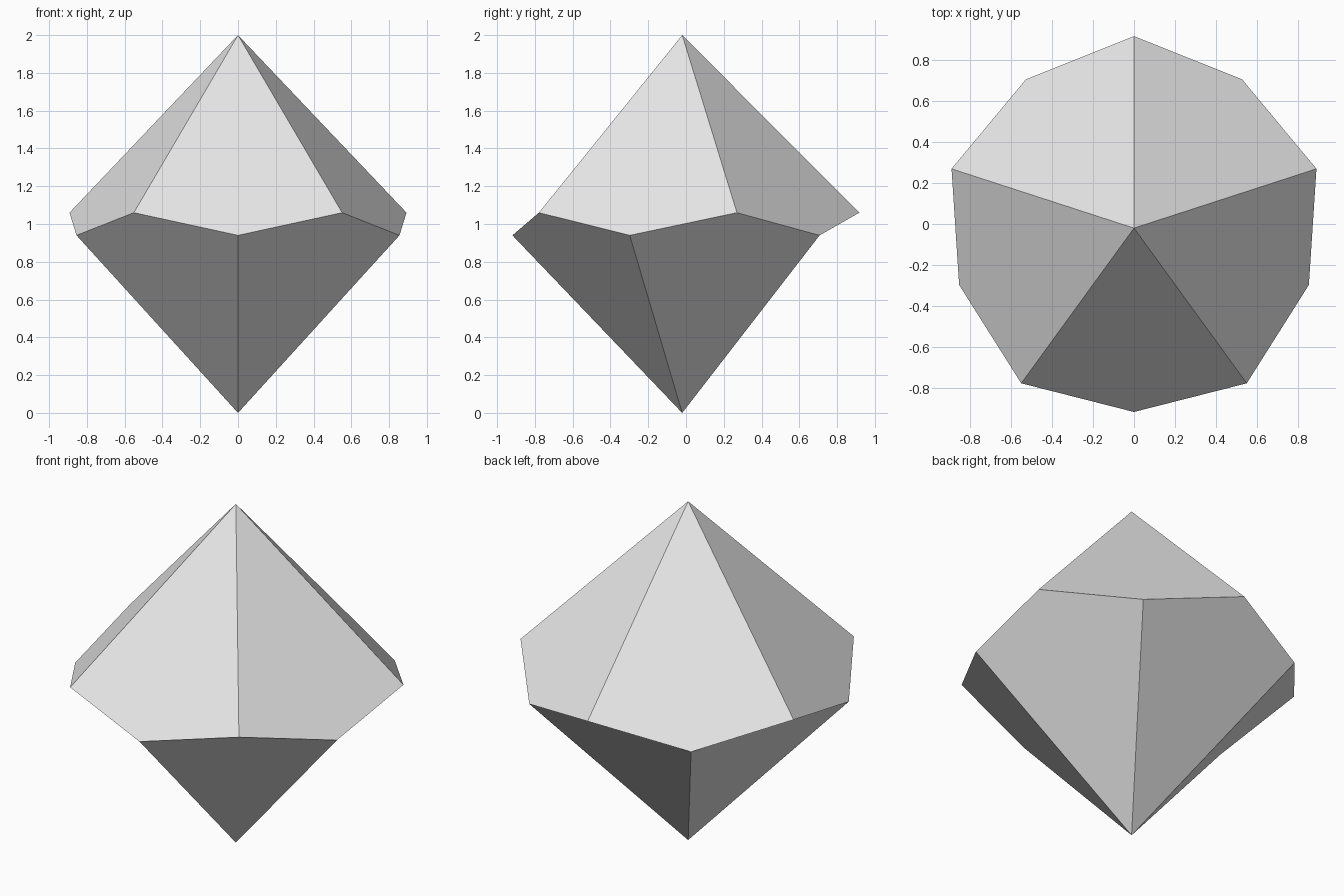
import bpy
import bmesh
from math import cos, sin, radians

cube = bpy.data.objects.get("Cube")
if cube:
    bpy.data.objects.remove(cube, do_unlink=True)

SIDES = 5
CENTRE_Y = -0.02

# Plain light grey material
grey = bpy.data.materials.new("light_grey")
grey.use_nodes = True
colour = (0.8, 0.8, 0.8, 1)
grey.diffuse_color = colour
grey.node_tree.nodes["Principled BSDF"].inputs["Base Color"].default_value = colour

bm = bmesh.new()


def ring(radius, z, start):
    """Evenly spaced vertices around the vertical axis."""
    angles = [radians(start + i * 360 / SIDES) for i in range(SIDES)]
    return [bm.verts.new((radius * cos(a), CENTRE_Y + radius * sin(a), z)) for a in angles]


# Two tips and the zigzag girdle between them
top = bm.verts.new((0, CENTRE_Y, 2))
bottom = bm.verts.new((0, CENTRE_Y, 0))
upper = ring(0.938, 1.06, 90)
lower = ring(0.899, 0.94, 90 + 180 / SIDES)

# Kite faces: one set meets at the top tip, the other at the bottom tip
for i in range(SIDES):
    j = (i + 1) % SIDES
    bm.faces.new((upper[i], lower[i], upper[j], top))
    bm.faces.new((lower[j], upper[j], lower[i], bottom))

mesh = bpy.data.meshes.new("ten_sided_die")
bm.normal_update()
bm.to_mesh(mesh)
bm.free()
mesh.materials.append(grey)
die = bpy.data.objects.new("ten_sided_die", mesh)
bpy.context.collection.objects.link(die)
